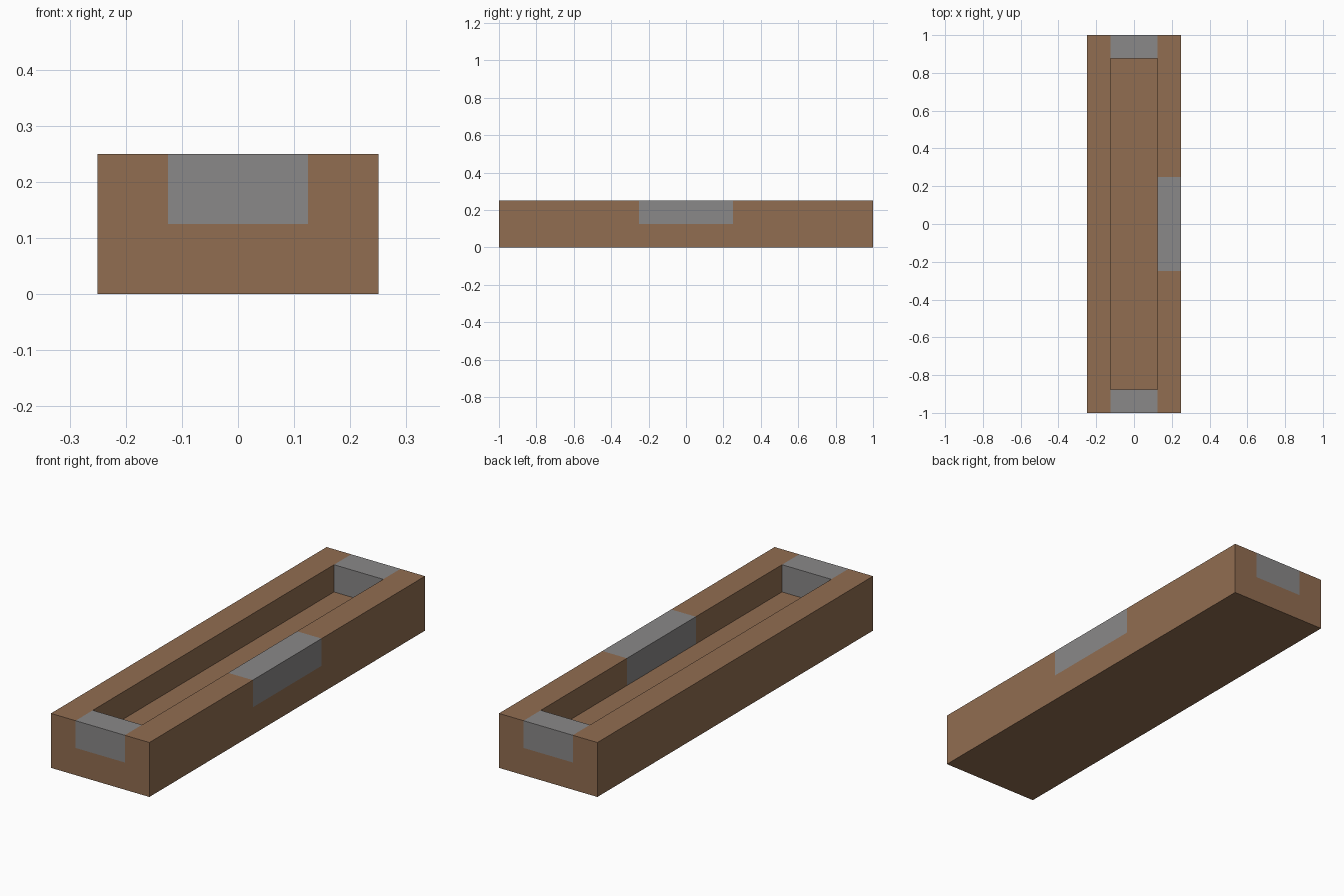
import bpy
import bmesh
from mathutils import Matrix, Vector

cube = bpy.data.objects.get("Cube")
if cube:
    bpy.data.objects.remove(cube, do_unlink=True)

HALF_W, HALF_L, HEIGHT = 0.25, 1.0, 0.25
WALL = 0.125      # rim width and floor thickness
PLATE = 0.25      # half length of the side plate


def make_material(name, rgb):
    mat = bpy.data.materials.new(name)
    mat.use_nodes = True
    color = (*rgb, 1.0)
    mat.diffuse_color = color
    mat.node_tree.nodes["Principled BSDF"].inputs["Base Color"].default_value = color
    return mat


bm = bmesh.new()

# Solid block standing on the ground
bmesh.ops.create_cube(bm, size=1.0)
bmesh.ops.transform(bm, verts=bm.verts, matrix=Matrix.Translation((0, 0, HEIGHT / 2))
                    @ Matrix.Diagonal((2 * HALF_W, 2 * HALF_L, HEIGHT, 1)))

# Hollow out the trough from the top face
top = max(bm.faces, key=lambda f: f.calc_center_median().z)
bmesh.ops.inset_region(bm, faces=[top], thickness=WALL, use_even_offset=True)
walls = bmesh.ops.extrude_discrete_faces(bm, faces=[top])["faces"]
bmesh.ops.translate(bm, verts=walls[0].verts, vec=(0, 0, -WALL))

# Cut edges where the metal inlays meet the wood
for co, normal in [((WALL, 0, 0), (1, 0, 0)), ((-WALL, 0, 0), (1, 0, 0)),
                   ((0, PLATE, 0), (0, 1, 0)), ((0, -PLATE, 0), (0, 1, 0)),
                   ((0, HALF_L - WALL, 0), (0, 1, 0)), ((0, WALL - HALF_L, 0), (0, 1, 0)),
                   ((0, 0, WALL), (0, 0, 1))]:
    bmesh.ops.bisect_plane(bm, geom=bm.verts[:] + bm.edges[:] + bm.faces[:],
                           plane_co=Vector(co), plane_no=Vector(normal), dist=1e-5)
bmesh.ops.recalc_face_normals(bm, faces=bm.faces)

# Metal on both end walls and on the middle of the left wall
for face in bm.faces:
    c = face.calc_center_bounds()
    upper = c.z > WALL + 0.01
    end_plate = abs(c.x) < WALL - 0.01 and abs(c.y) > HALF_L - WALL - 0.01
    side_plate = c.x > WALL - 0.01 and abs(c.y) < PLATE - 0.01
    face.material_index = int(upper and (end_plate or side_plate))

mesh = bpy.data.meshes.new("trough")
bm.to_mesh(mesh)
bm.free()
mesh.materials.append(make_material("brown wood", (0.283, 0.153, 0.082)))
mesh.materials.append(make_material("grey metal", (0.252, 0.246, 0.246)))
bpy.context.collection.objects.link(bpy.data.objects.new("trough", mesh))
